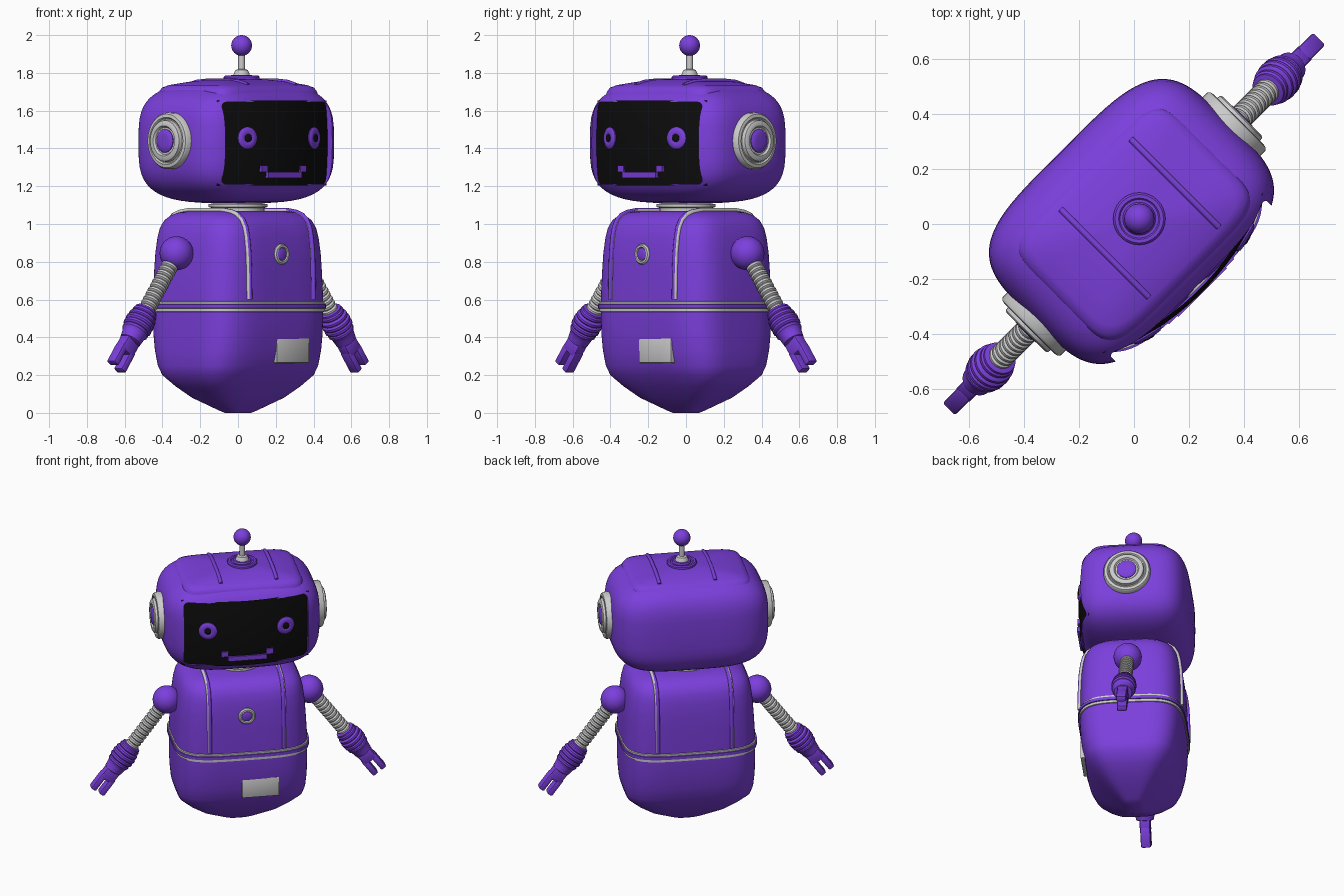
import bpy, bmesh, math
from mathutils import Matrix, Vector

if "Cube" in bpy.data.objects:
    bpy.data.objects.remove(bpy.data.objects["Cube"])

# The robot is built facing -y, then everything is turned 45 degrees
TURN = Matrix.Rotation(math.radians(45), 4, 'Z')
I = Matrix.Identity(4)


def material(name, rgb):
    m = bpy.data.materials.new(name)
    m.diffuse_color = (*rgb, 1)
    m.use_nodes = True
    m.node_tree.nodes["Principled BSDF"].inputs["Base Color"].default_value = m.diffuse_color
    return m


PURPLE = material("purple", (0.2, 0.05, 0.72))
BLACK = material("black", (0.004, 0.004, 0.004))


def add(name, bm, mat=None, place=I):
    bmesh.ops.recalc_face_normals(bm, faces=bm.faces)
    me = bpy.data.meshes.new(name)
    bm.to_mesh(me)
    bm.free()
    ob = bpy.data.objects.new(name, me)
    bpy.context.collection.objects.link(ob)
    if mat:
        me.materials.append(mat)
    ob.matrix_world = TURN @ place
    return ob


def loft(name, rings, mat=None, place=I, n=2, sides=48, v0=0):
    """Stack of superellipse rings (z, half width, half depth), capped."""
    bm = bmesh.new()
    loops = []
    for z, a, b in rings:
        loop = []
        for i in range(sides):
            t = 2 * math.pi * i / sides
            c, s = math.cos(t), math.sin(t)
            x = a * math.copysign(abs(c) ** (2 / n), c)
            y = b * math.copysign(abs(s) ** (2 / n), s)
            loop.append(bm.verts.new((x, y + v0, z)))
        loops.append(loop)
    for p, q in zip(loops, loops[1:]):
        for i in range(sides):
            j = (i + 1) % sides
            bm.faces.new((p[i], p[j], q[j], q[i]))
    bm.faces.new(loops[0])
    bm.faces.new(loops[-1])
    return add(name, bm, mat, place)


def lathe(name, profile, mat=None, place=I, sides=32):
    return loft(name, [(z, r, r) for r, z in profile], mat, place, 2, sides)


def ball(name, r, centre, mat):
    angles = [math.radians(-88 + 176 * k / 16) for k in range(17)]
    return lathe(name, [(r * math.cos(a), r * math.sin(a)) for a in angles], mat,
                 Matrix.Translation(centre))


def box(name, centre, size, mat=None, place=I, bevel=0.006, segments=2):
    bm = bmesh.new()
    bmesh.ops.create_cube(bm, size=1)
    bmesh.ops.scale(bm, vec=size, verts=bm.verts)
    bmesh.ops.translate(bm, vec=centre, verts=bm.verts)
    if bevel:
        bmesh.ops.bevel(bm, geom=bm.edges[:], offset=bevel, segments=segments,
                        affect='EDGES', profile=0.5)
    return add(name, bm, mat, place)


def tube(name, points, r, mat=None):
    cu = bpy.data.curves.new(name, 'CURVE')
    cu.dimensions = '3D'
    cu.bevel_depth, cu.bevel_resolution, cu.use_fill_caps = r, 3, True
    sp = cu.splines.new('POLY')
    sp.points.add(len(points) - 1)
    for p, co in zip(sp.points, points):
        p.co = (*co, 1)
    ob = bpy.data.objects.new(name, cu)
    bpy.context.collection.objects.link(ob)
    if mat:
        cu.materials.append(mat)
    ob.matrix_world = TURN


def facing(origin, direction):
    """Frame whose z axis points along direction."""
    return Matrix.Translation(origin) @ Vector(direction).to_track_quat('Z', 'Y').to_matrix().to_4x4()


# Body shell
BODY = [(0.0, .07, .045), (.012, .10, .065), (.08, .25, .155), (.14, .335, .215), (.2, .40, .27),
        (.25, .415, .295), (.33, .422, .315), (.42, .424, .327), (.52, .424, .332),
        (.6, .424, .332), (.75, .415, .33), (.85, .408, .326), (.93, .398, .317),
        (.98, .387, .306), (1.02, .368, .286), (1.045, .34, .258), (1.06, .305, .225), (1.07, .26, .18)]
loft("body", BODY, PURPLE, n=4, sides=72)

# Belt
for name, z0, z1, e, mat in (("belt", .532, .592, .006, None), ("belt_stripe", .55, .579, .012, PURPLE)):
    loft(name, [(z0, .42, .328), (z0 + .004, .424 + e, .332 + e),
                (z1 - .004, .424 + e, .332 + e), (z1, .42, .328)], mat, n=4, sides=72)

# Straps running up the front, over the shoulders and down the back
for s, side in ((-1, "left"), (1, "right")):
    front = [(-b * (1 - (.24 / a) ** 4) ** .25, z) for z, a, b in BODY if z >= .6]
    path = front + [(-v, z) for v, z in reversed(front)]
    tube(side + "_strap", [(s * .24, v, z) for v, z in path], .015)
    tube(side + "_strap_ridge", [(s * .238, v * 1.018, z + .003) for v, z in path], .012, PURPLE)

# Chest button and vent
button = facing((0, -.315, .84), (0, -1, 0))
lathe("button_ring", [(.055, 0), (.055, .014), (.048, .022), (.038, .022), (.034, .014)], None, button)
lathe("button", [(.033, 0), (.033, .017), (.028, .02)], PURPLE, button)
box("vent", (.09, -.30, .33), (.24, .046, .13), bevel=.004)

# Neck
lathe("neck", [(.14, 1.05), (.14, 1.085), (.155, 1.09), (.155, 1.105), (.13, 1.11), (.13, 1.15)])

# Head with a rounded opening cut for the screen
rings = []
for k in range(29):
    p = math.radians(-87 + 174 * k / 28)
    s = math.cos(p) ** (2 / 3.5)
    z = math.copysign(abs(math.sin(p)) ** (2 / 3.5), p)
    rings.append((1.43 + .32 * z, .505 * s, .362 * s))
head = loft("head", rings, PURPLE, n=4, sides=96, v0=.013)
cutter = box("screen_cutter", (0, -.42, 1.428), (.80, .40, .435), bevel=.035, segments=4)
cutter.hide_render = True
mod = head.modifiers.new("opening", 'BOOLEAN')
mod.operation, mod.solver, mod.object = 'DIFFERENCE', 'EXACT', cutter
bpy.context.view_layer.objects.active = head
bpy.ops.object.modifier_apply(modifier="opening")
bpy.data.objects.remove(cutter)


# Curved screen
def screen_v(u, z):
    return -.35 + .5 * u * u + .3 * (z - 1.43) ** 2


bm = bmesh.new()
bmesh.ops.create_grid(bm, x_segments=24, y_segments=12, size=1)
for v in bm.verts:
    u, z = v.co.x * .41, 1.428 + v.co.y * .225
    v.co = (u, screen_v(u, z), z)
add("screen", bm, BLACK)

# Eyes and mouth
for s, side in ((-1, "left"), (1, "right")):
    eye = facing((s * .25, screen_v(.25, 1.455), 1.455), (s * .25, -1, 0))
    lathe(side + "_eye", [(.058, -.01), (.058, .004), (.048, .012), (.028, .014), (.02, .01)], PURPLE, eye)
    lathe(side + "_pupil", [(.021, 0), (.021, .014), (.012, .018)], BLACK, eye, 20)
    box(side + "_mouth_corner", (s * .145, -.337, 1.293), (.045, .02, .036), PURPLE, bevel=0)
box("mouth", (0, -.34, 1.26), (.25, .025, .032), PURPLE, bevel=0)

# Raised panel and ridges on top of the head
loft("head_panel", [(1.65, .40, .285), (1.70, .388, .275), (1.722, .375, .262), (1.735, .345, .235),
                    (1.752, .25, .17), (1.765, .14, .095), (1.77, .06, .04)], PURPLE, n=6, sides=72)
for s, side in ((-1, "left"), (1, "right")):
    tube(side + "_top_ridge", [(.03 + s * .18, v, z) for v, z in
         ((-.225, 1.735), (-.16, 1.752), (-.07, 1.759), (.07, 1.759), (.16, 1.752), (.225, 1.735))],
         .012, PURPLE)

# Antenna
spot = Matrix.Translation((.027, 0, 0))
lathe("antenna_base", [(.095, 1.755), (.095, 1.778), (.088, 1.785), (.075, 1.785), (.07, 1.779),
                       (.06, 1.779), (.055, 1.79)], PURPLE, spot)
lathe("antenna_stem", [(.045, 1.78), (.04, 1.80), (.032, 1.815), (.018, 1.82), (.018, 1.91)], None, spot)
ball("antenna_ball", .055, (.027, 0, 1.945), PURPLE)

for s, side in ((-1, "left"), (1, "right")):
    # Ear discs
    ear = facing((s * .46, 0, 1.44), (s, 0, 0))
    lathe(side + "_ear", [(.15, 0), (.15, .065), (.142, .075), (.125, .078), (.118, .07), (.112, .07),
                          (.108, .09), (.098, .096), (.08, .096), (.072, .085), (.06, .085)], None, ear, 40)
    lathe(side + "_ear_cap", [(.062, .06), (.062, .09), (.055, .096), (.03, .099)], PURPLE, ear)
    # Shoulder
    ball(side + "_shoulder", .09, (s * .46, 0, .845), PURPLE)
    # Ribbed arm
    d = Vector((s * .6, 0, -.8))
    arm = Matrix.Translation((s * .46, 0, .845)) @ Matrix(
        ((s * .8, 0, d.x), (0, s, 0), (.6, 0, d.z))).to_4x4()
    ribs = []
    for k in range(13):
        t = .05 + k * .028
        ribs += [(.037, t), (.046, t + .007), (.046, t + .019), (.037, t + .026)]
    lathe(side + "_arm", ribs, None, arm, 24)
    # Ribbed cuff
    cuff = [(.045, .375), (.062, .38)]
    for k in range(5):
        t = .39 + k * .028
        r = (.068, .076, .08, .079, .073)[k]
        cuff += [(r - .006, t), (r, t + .007), (r, t + .019), (r - .006, t + .026)]
    lathe(side + "_cuff", cuff + [(.062, .545), (.057, .58), (.045, .585)], PURPLE, arm, 28)
    # Hand with two fingers
    box(side + "_palm", (0, 0, .61), (.10, .068, .10), PURPLE, arm, .014)
    for f, finger in ((-1, "inner"), (1, "outer")):
        box(f"{side}_{finger}_finger", (f * .033, 0, .69), (.04, .064, .13), PURPLE, arm, .01)

# Smooth shading with crisp edges
bpy.context.view_layer.update()
for ob in bpy.context.scene.objects:
    ob.select_set(ob.type == 'MESH')
bpy.context.view_layer.objects.active = head
bpy.ops.object.shade_smooth_by_angle(angle=math.radians(40))
